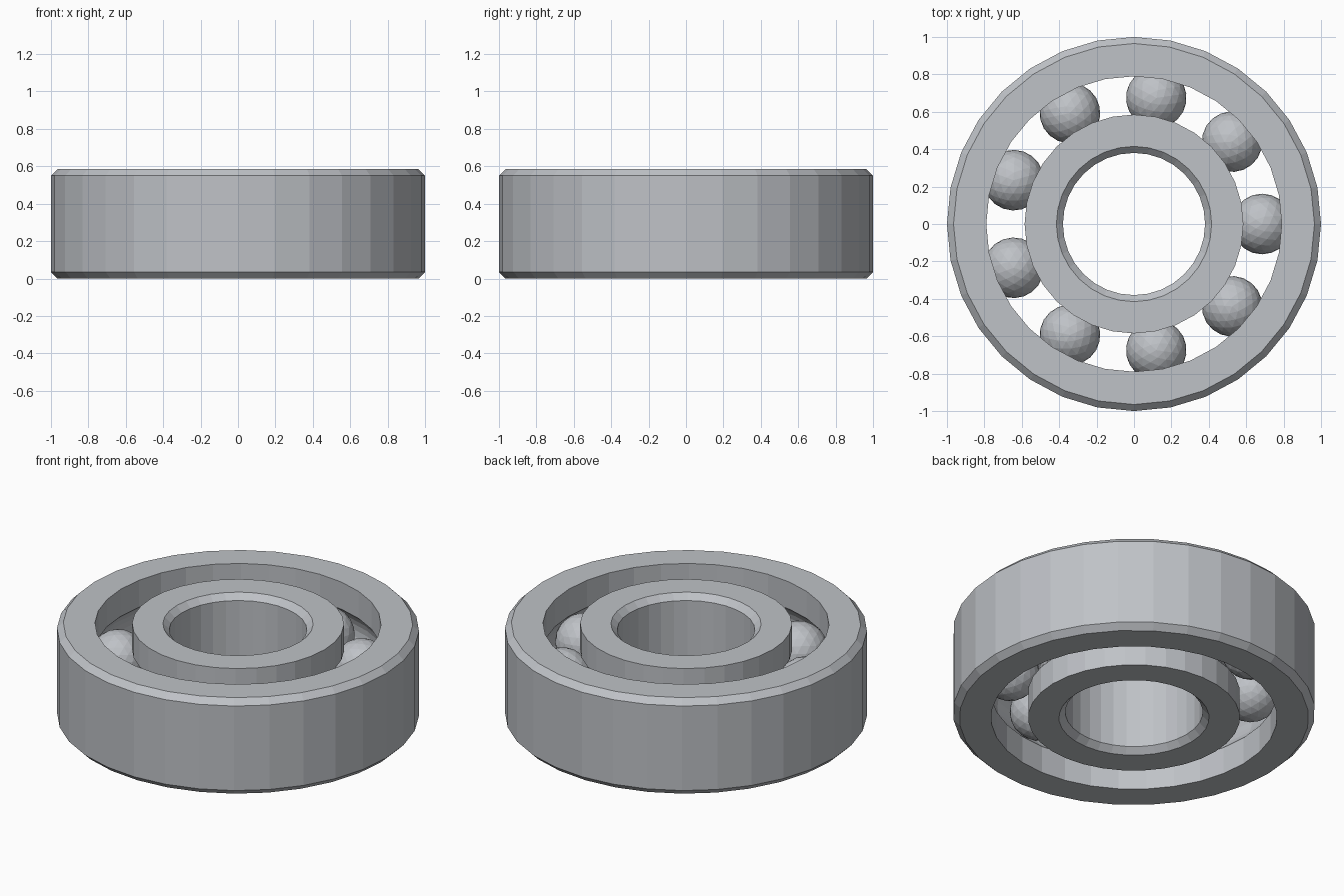
import bpy, bmesh
from math import pi, sin, cos, asin, tau
from mathutils import Matrix, Vector

if "Cube" in bpy.data.objects:
    bpy.data.objects.remove(bpy.data.objects["Cube"])

HEIGHT = 0.585
MID = HEIGHT / 2
BEVEL = 0.035
PITCH = 0.685       # radius of the ball circle
BALL = 0.162
SEGMENTS = 32

steel = bpy.data.materials.new("steel grey")
steel.use_nodes = True
colour = (0.52, 0.54, 0.57, 1)
steel.diffuse_color = colour
steel.node_tree.nodes["Principled BSDF"].inputs["Base Color"].default_value = colour


def add_object(name, bm):
    mesh = bpy.data.meshes.new(name)
    bm.to_mesh(mesh)
    bm.free()
    mesh.materials.append(steel)
    obj = bpy.data.objects.new(name, mesh)
    bpy.context.collection.objects.link(obj)
    return obj


def ring(name, plain, race):
    """Ring with a bevelled plain wall and a ball groove in the race wall."""
    side = 1 if plain > race else -1
    inset = plain - side * BEVEL
    profile = [(race, 0), (inset, 0), (plain, BEVEL),
               (plain, HEIGHT - BEVEL), (inset, HEIGHT), (race, HEIGHT)]
    # groove arc, running from the top edge down to the bottom edge
    groove = BALL + 0.003
    reach = pi / 2 - asin(abs(race - PITCH) / groove)
    for i in range(9):
        a = reach * (1 - i / 4)
        profile.append((PITCH + side * groove * cos(a), MID + groove * sin(a)))
    bm = bmesh.new()
    verts = [bm.verts.new((r, 0, z)) for r, z in profile]
    edges = [bm.edges.new((v, verts[i - 1])) for i, v in enumerate(verts)]
    bmesh.ops.spin(bm, geom=verts + edges, cent=(0, 0, 0), axis=(0, 0, 1),
                   angle=tau, steps=SEGMENTS, use_merge=True)
    bmesh.ops.remove_doubles(bm, verts=bm.verts, dist=0.0005)
    bmesh.ops.recalc_face_normals(bm, faces=bm.faces)
    return add_object(name, bm)


# Races
ring("outer_ring", 1.0, 0.79)
ring("inner_ring", 0.38, 0.585)

# Balls
for i in range(9):
    turn = Matrix.Rotation(tau * i / 9, 4, "Z")
    bm = bmesh.new()
    bmesh.ops.create_icosphere(bm, subdivisions=3, radius=BALL)
    ball = add_object(f"ball_{i + 1}", bm)
    ball.matrix_world = turn @ Matrix.Translation(Vector((PITCH, 0, MID)))
